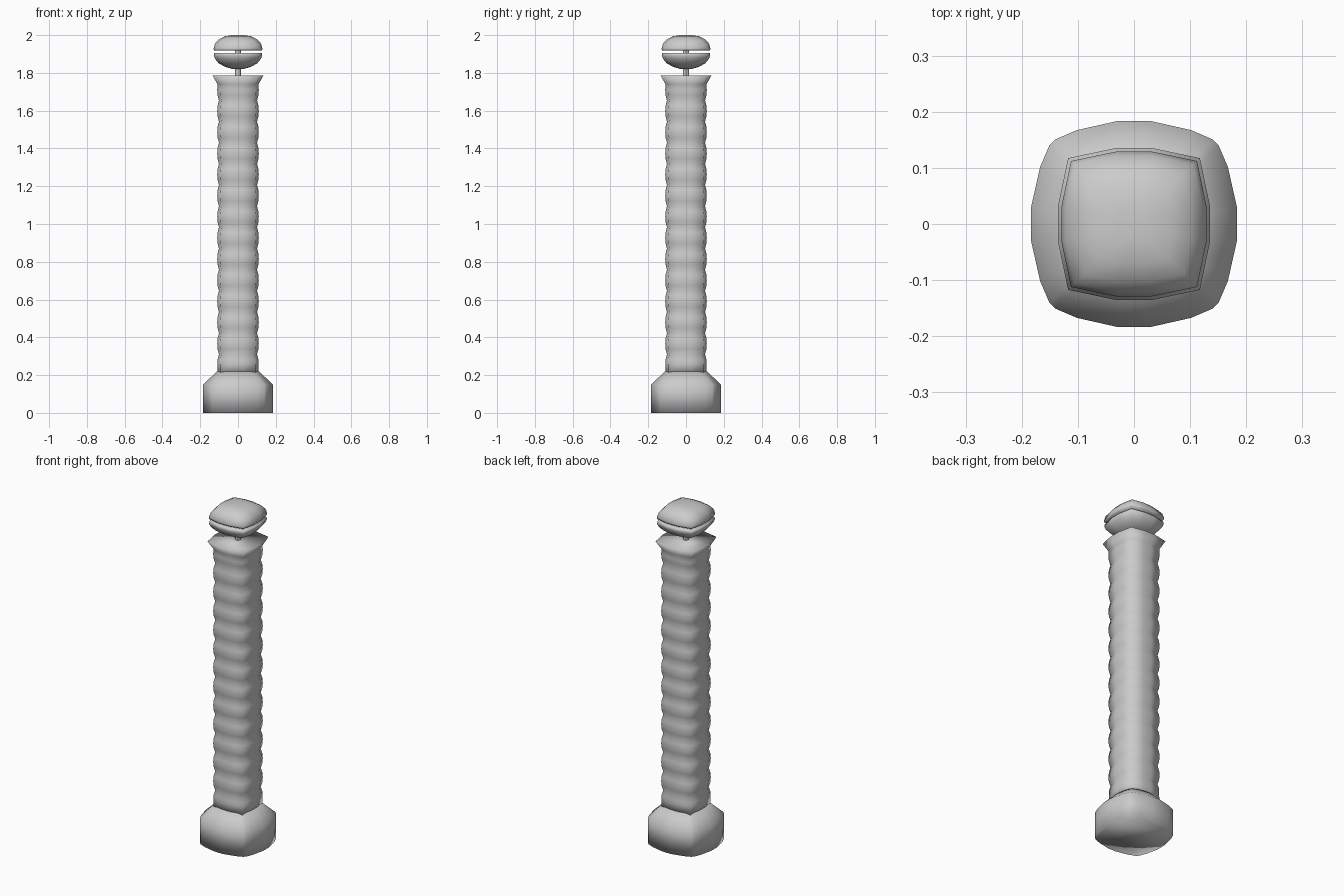
import bpy, bmesh, math

if "Cube" in bpy.data.objects:
    bpy.data.objects.remove(bpy.data.objects["Cube"])

# Rounded-square outlines (one quadrant, unit half-width), rotated four times
SQUARE = [(1, 0.25), (0.87, 0.87), (0.25, 1)]
BASE = [(1, 0.15), (0.91, 0.55), (0.82, 0.76), (0.76, 0.82), (0.55, 0.91), (0.15, 1)]


def outline(quad):
    pts = []
    for k in range(4):
        for x, y in quad:
            for _ in range(k):
                x, y = -y, x
            pts.append((x, y))
    return pts


def loft(name, quad, profile):
    """Stack scaled copies of an outline along z; profile holds (half-width, z)."""
    bm = bmesh.new()
    pts = outline(quad)
    n = len(pts)
    rings = [[bm.verts.new((x * r, y * r, z)) for x, y in pts] for r, z in profile]
    for a, b in zip(rings, rings[1:]):
        for i in range(n):
            j = (i + 1) % n
            bm.faces.new((a[i], a[j], b[j], b[i]))
    bm.faces.new(rings[0][::-1])
    bm.faces.new(rings[-1])
    for f in bm.faces:
        f.smooth = True
    mesh = bpy.data.meshes.new(name)
    bm.to_mesh(mesh)
    bm.free()
    ob = bpy.data.objects.new(name, mesh)
    bpy.context.collection.objects.link(ob)
    return ob


# Heavy foot with sloped shoulder
loft("base", BASE, [(0.184, 0), (0.184, 0.15), (0.112, 0.22)])

# Ribbed shaft ending in a flared collar
pitch = 0.112
shaft = [(0.109, 0.21), (0.108, 0.26)]
for k in range(13):
    z = 0.31 + k * pitch
    shaft += [(0.108, z - 0.027), (0.101, z), (0.108, z + 0.027), (0.11, z + pitch / 2)]
shaft += [(0.109, 1.74), (0.135, 1.787)]
loft("shaft", SQUARE, shaft)

# Thin pin carrying the lamp head
bpy.ops.mesh.primitive_cylinder_add(vertices=12, radius=0.015, depth=0.16, location=(0, 0, 1.855))
bpy.context.object.name = "pin"
bpy.ops.object.shade_smooth_by_angle()

# Two-part head: bowl below, dome above
loft("head_bowl", SQUARE, [(0.03, 1.821), (0.065, 1.831), (0.102, 1.85), (0.122, 1.875),
                           (0.128, 1.892), (0.127, 1.905)])
loft("head_dome", SQUARE, [(0.128, 1.919), (0.129, 1.93), (0.122, 1.955), (0.102, 1.978),
                           (0.07, 1.994), (0.03, 2.0)])
